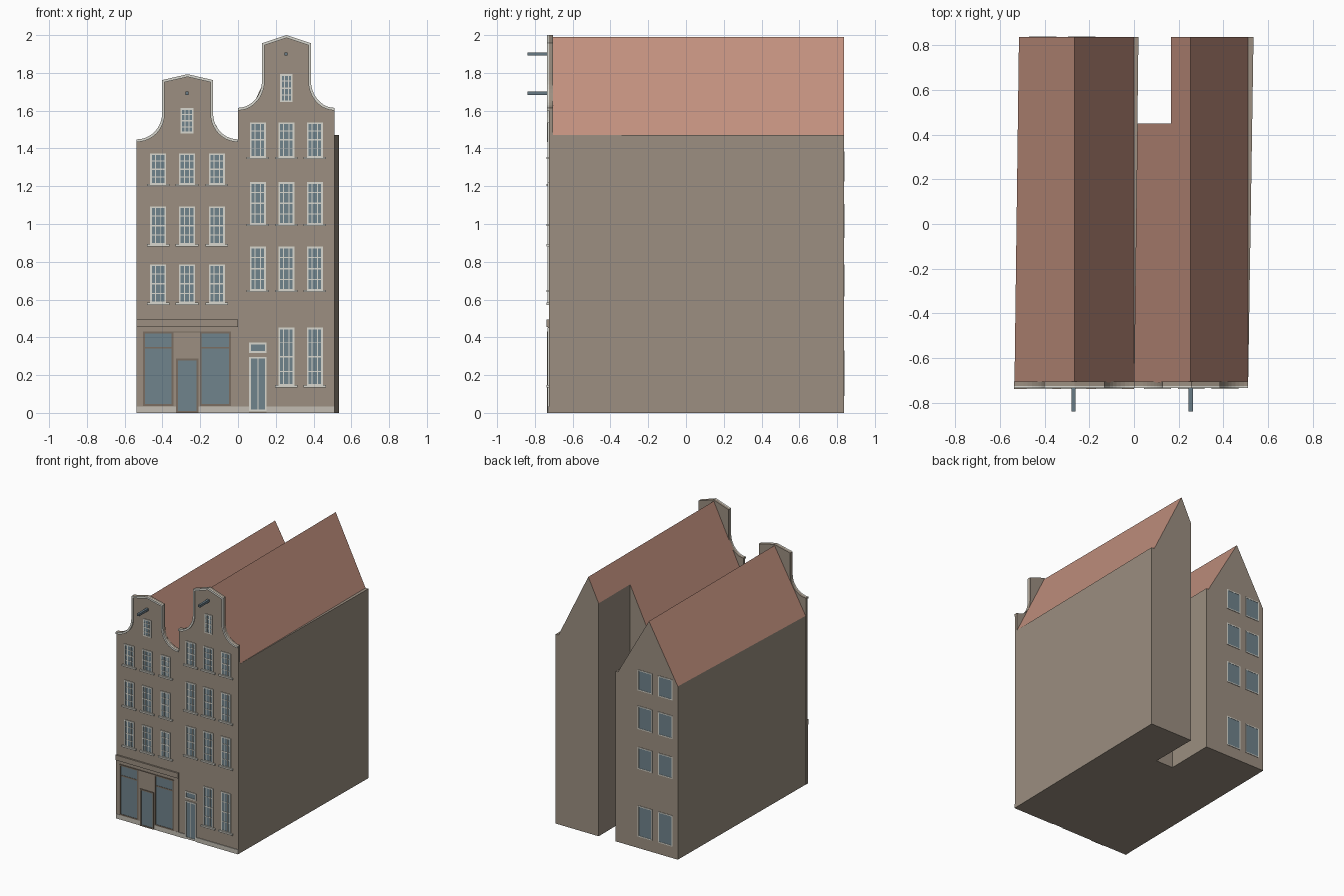
import bpy, bmesh, math
from mathutils import Vector

if "Cube" in bpy.data.objects:
    bpy.data.objects.remove(bpy.data.objects["Cube"])


def material(name, rgb):
    m = bpy.data.materials.new(name)
    lin = [c / 12.92 if c < 0.04 else ((c + 0.055) / 1.055) ** 2.4 for c in rgb]
    m.diffuse_color = (*lin, 1)
    m.use_nodes = True
    m.node_tree.nodes["Principled BSDF"].inputs["Base Color"].default_value = m.diffuse_color
    return m


WALL = material("taupe brick", (0.61, 0.56, 0.505))
ROOF = material("terracotta tile", (0.76, 0.565, 0.495))
GLASS = material("blue grey glass", (0.44, 0.515, 0.55))
TRIM = material("off white trim", (0.85, 0.845, 0.81))
STONE = material("pale stone", (0.76, 0.74, 0.70))
SHOP = material("shopfront brown", (0.48, 0.43, 0.38))
BEAM = material("beam grey blue", (0.41, 0.48, 0.52))


def finish(name, bm, *mats):
    bmesh.ops.recalc_face_normals(bm, faces=bm.faces)
    me = bpy.data.meshes.new(name)
    bm.to_mesh(me)
    bm.free()
    for m in mats:
        me.materials.append(m)
    ob = bpy.data.objects.new(name, me)
    bpy.context.collection.objects.link(ob)
    return ob


def boxes(name, mat, items):
    """One object from many boxes (x0, x1, y0, y1, z0, z1)."""
    bm = bmesh.new()
    for x0, x1, y0, y1, z0, z1 in items:
        vs = bmesh.ops.create_cube(bm, size=1)["verts"]
        for v in vs:
            v.co = ((x0 + x1) / 2 + v.co.x * (x1 - x0),
                    (y0 + y1) / 2 + v.co.y * (y1 - y0),
                    (z0 + z1) / 2 + v.co.z * (z1 - z0))
    return finish(name, bm, mat)


def loft(name, front, y0, back, y1, roofed=True):
    """Solid between two matching x-z outlines; sloping faces become roof."""
    bm = bmesh.new()
    a = [bm.verts.new((x, y0, z)) for x, z in front]
    b = [bm.verts.new((x, y1, z)) for x, z in back]
    bm.faces.new(a)
    bm.faces.new(b)
    for i in range(len(a)):
        j = (i + 1) % len(a)
        bm.faces.new((a[i], a[j], b[j], b[i]))
    bmesh.ops.recalc_face_normals(bm, faces=bm.faces)
    bm.normal_update()
    if roofed:
        for f in bm.faces:
            f.material_index = int(0.2 < f.normal.z < 0.9)
    return finish(name, bm, WALL, ROOF)


FACE, BACK = -0.726, 0.836

# House bodies: the side walls drift slightly to +x towards the back
loft("left_house_body",
     [(-0.535, 0), (-0.535, 1.31), (-0.267, 1.785), (0, 1.32), (0.001, 1.32), (0.001, 0)], -0.71,
     [(-0.515, 0), (-0.515, 1.345), (-0.267, 1.785), (0, 1.32), (0.02, 1.32), (0.02, 0)], BACK)
loft("right_house_front_body",
     [(0, 0), (0, 1.47), (0.254, 1.99), (0.51, 1.47), (0.511, 1.47), (0.511, 0)], -0.71,
     [(0.015, 0), (0.015, 1.50), (0.254, 1.99), (0.51, 1.47), (0.529, 1.47), (0.529, 0)], 0.45)
loft("right_house_rear_body",
     [(0.165, 0), (0.165, 1.808), (0.254, 1.99), (0.51, 1.47), (0.529, 1.47), (0.529, 0)], 0.45,
     [(0.165, 0), (0.165, 1.808), (0.254, 1.99), (0.51, 1.47), (0.535, 1.47), (0.535, 0)], BACK)


def gable(name, x0, x1, neck0, neck1, shoulder, curve_top, top, apex):
    """Neck gable facade slab with a thin pale edging on its front."""
    n = 10
    rx0, rx1, rz = neck0 - x0, x1 - neck1, curve_top - shoulder
    arc = [math.pi / 2 * i / n for i in range(n + 1)]
    pts = [(x0 + rx0 * math.sin(t), curve_top - rz * math.cos(t)) for t in arc]
    pts += [(neck0, top), ((neck0 + neck1) / 2, apex), (neck1, top)]
    pts += [(x1 - rx1 * math.sin(t), curve_top - rz * math.cos(t)) for t in reversed(arc)]
    outline = [(x0, 0)] + pts + [(x1, 0)]
    loft(name + "_facade", outline, FACE, outline, -0.704, roofed=False)
    # mitred inner offset of the top outline
    w, inner = 0.014, []
    for i, p in enumerate(pts):
        p = Vector(p)
        d0 = (p - Vector(pts[i - 1])).normalized() if i else None
        d1 = (Vector(pts[i + 1]) - p).normalized() if i < len(pts) - 1 else None
        d0, d1 = d0 or d1, d1 or d0
        n0, n1 = Vector((d0.y, -d0.x)), Vector((d1.y, -d1.x))
        m = (n0 + n1).normalized()
        inner.append(p + m * (w / max(0.4, m.dot(n0))))
    bm = bmesh.new()
    rings = [[bm.verts.new((x, y, z)) for x, z in line]
             for line, y in ((pts, FACE + 0.002), (pts, FACE - 0.009),
                             (inner, FACE - 0.009), (inner, FACE + 0.002))]
    for r in range(4):
        a, b = rings[r], rings[(r + 1) % 4]
        for i in range(len(a) - 1):
            bm.faces.new((a[i], a[i + 1], b[i + 1], b[i]))
    for i in (0, -1):
        bm.faces.new([r[i] for r in rings])
    finish(name + "_gable_edging", bm, TRIM)


gable("left_house", -0.537, 0, -0.402, -0.132, 1.448, 1.585, 1.762, 1.793)
gable("right_house", 0, 0.511, 0.127, 0.386, 1.615, 1.76, 1.957, 2.0)

glass, frames, sills = [], [], []


def window(cx, w, z0, z1, cols=3, rows=4, sill=True):
    """Sash window: glass plate, frame, glazing bars and sill."""
    x0, x1, f, b = cx - w / 2, cx + w / 2, 0.009, 0.005
    y0, y1 = FACE - 0.006, FACE + 0.002
    glass.append((x0 + 0.001, x1 - 0.001, FACE - 0.002, y1, z0 + 0.001, z1 - 0.001))
    frames.extend([(x0, x0 + f, y0, y1, z0, z1), (x1 - f, x1, y0, y1, z0, z1),
                   (x0 + f, x1 - f, y0, y1, z0, z0 + f), (x0 + f, x1 - f, y0, y1, z1 - f, z1)])
    for i in range(1, cols):
        x = x0 + w * i / cols
        frames.append((x - b / 2, x + b / 2, y0 + 0.001, y1, z0 + f, z1 - f))
    for i in range(1, rows):
        z = z0 + (z1 - z0) * i / rows
        h = b if i != rows // 2 else 0.008
        frames.append((x0 + f, x1 - f, y0 + 0.0015, y1, z - h / 2, z + h / 2))
    if sill:
        sills.append((cx - 0.06, cx + 0.06, FACE - 0.012, y1, z0 - 0.008, z0 + 0.004))


# Front windows
for cx in (-0.423, -0.27, -0.112):
    for z0, z1 in ((0.58, 0.786), (0.89, 1.093), (1.208, 1.374)):
        window(cx, 0.085, z0, z1)
window(-0.27, 0.07, 1.48, 1.613, sill=False)
for i, cx in enumerate((0.105, 0.256, 0.407)):
    for z0, z1 in ((0.143, 0.451), (0.647, 0.88), (0.997, 1.222), (1.352, 1.538)):
        if i or z0 > 0.5:
            window(cx, 0.085, z0, z1)
window(0.256, 0.066, 1.645, 1.793, sill=False)

# Right house double door with fanlight
window(0.105, 0.092, 0.008, 0.297, cols=2, rows=1, sill=False)
window(0.105, 0.092, 0.318, 0.372, cols=1, rows=1, sill=False)

# Back windows of the left house
for x0, x1 in ((-0.471, -0.348), (-0.296, -0.173)):
    for z0, z1 in ((0.09, 0.33), (0.615, 0.785), (0.925, 1.105), (1.225, 1.385)):
        f, y0, y1 = 0.008, BACK - 0.002, BACK + 0.004
        glass.append((x0 + 0.001, x1 - 0.001, y0, BACK + 0.002, z0 + 0.001, z1 - 0.001))
        frames.extend([(x0, x0 + f, y0, y1, z0, z1), (x1 - f, x1, y0, y1, z0, z1),
                       (x0 + f, x1 - f, y0, y1, z0, z0 + f),
                       (x0 + f, x1 - f, y0, y1, z1 - f, z1)])

boxes("window_glass", GLASS, glass)
boxes("window_frames", TRIM, frames)
boxes("window_sills", TRIM, sills)

# Shopfront: brick surround, brown frames, glass and door
Y = FACE + 0.002
boxes("shop_surround", WALL, [(-0.537, 0, FACE - 0.004, Y, 0.034, 0.494),
                              (-0.537, 0, FACE - 0.012, Y, 0.455, 0.495)])
shop_frame, shop_glass = [], []
for x0, x1, z0, z1 in ((-0.503, -0.342, 0.036, 0.43), (-0.202, -0.037, 0.036, 0.43),
                       (-0.328, -0.21, 0.0, 0.287)):
    f, y0 = 0.010, FACE - 0.009
    shop_frame += [(x0, x0 + f, y0, Y, z0, z1), (x1 - f, x1, y0, Y, z0, z1),
                   (x0 + f, x1 - f, y0, Y, z0, z0 + f), (x0 + f, x1 - f, y0, Y, z1 - f, z1)]
    if z1 > 0.4:
        shop_frame.append((x0 + f, x1 - f, y0 + 0.001, Y, 0.34, 0.35))
    shop_glass.append((x0 + 0.001, x1 - 0.001, FACE - 0.006, Y, z0 + 0.001, z1 - 0.001))
shop_frame.append((-0.342, -0.202, FACE - 0.009, Y, 0.425, 0.43))
boxes("shop_frames", SHOP, shop_frame)
boxes("shop_glass_and_door", GLASS, shop_glass)

# Stone plinth, broken at the doors
boxes("plinth", STONE, [(a, b, FACE - 0.005, Y, 0, 0.035)
                        for a, b in ((-0.537, -0.328), (-0.21, 0.059), (0.151, 0.511))])

# Hoisting beams
boxes("hoist_beams", BEAM, [(x - 0.009, x + 0.009, -0.84, -0.71, z - 0.009, z + 0.009)
                            for x, z in ((-0.27, 1.692), (0.254, 1.90))])
